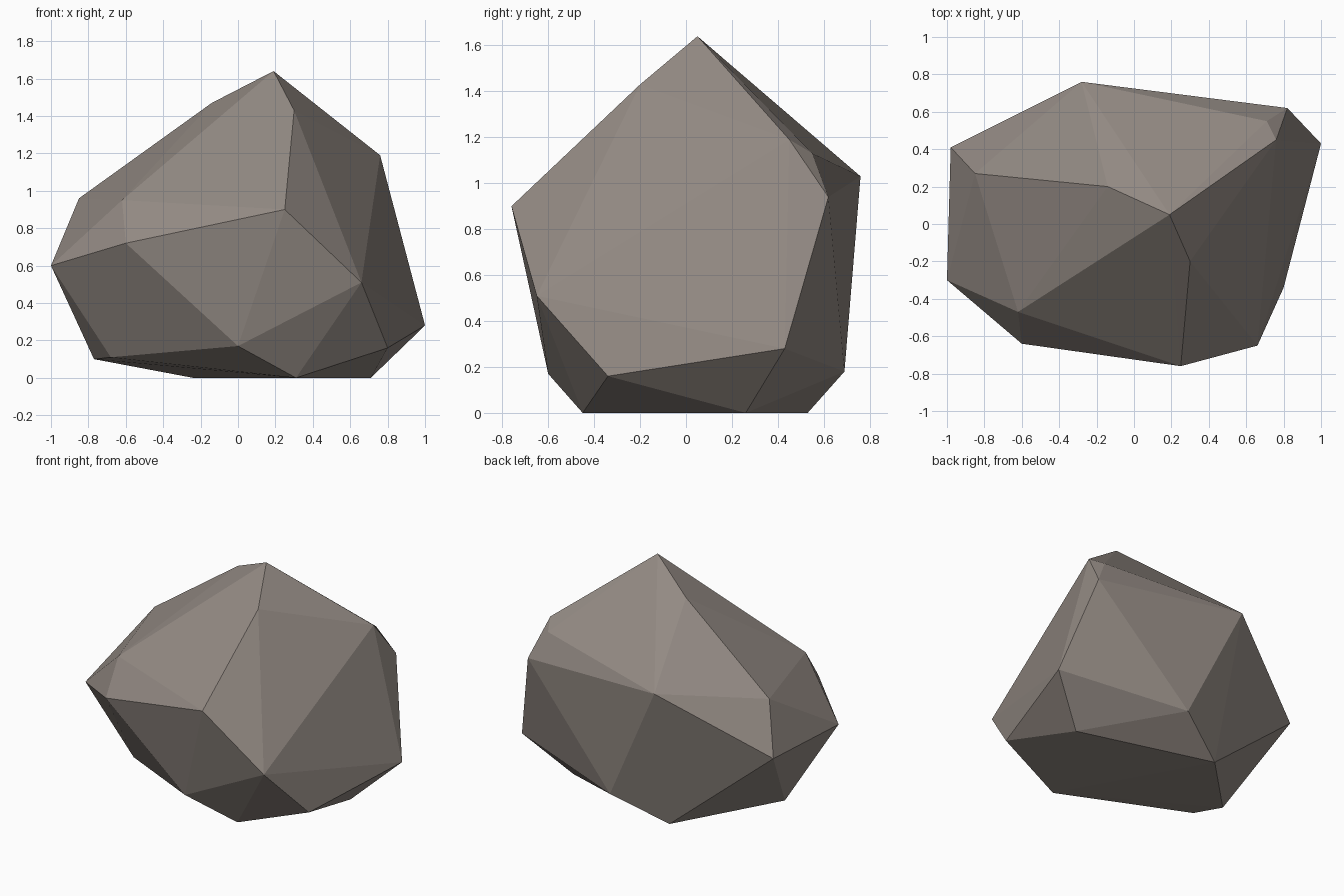
import bpy, bmesh

if "Cube" in bpy.data.objects:
    bpy.data.objects.remove(bpy.data.objects["Cube"])

# Corner points of the faceted boulder, grouped from the ground up
base = [(.31, -.45, 0), (.71, .26, 0), (-.24, .53, 0)]
lower = [(-.77, -.02, .10), (-.68, -.21, .11), (0, -.60, .17),
         (.80, -.34, .16), (.12, .69, .18), (1.0, .43, .28)]
middle = [(.66, -.65, .51), (-1.0, -.30, .60), (-.98, .41, .62),
          (-.60, -.64, .72), (.25, -.76, .90), (.82, .62, .94)]
upper = [(-.62, -.47, .95), (-.85, .27, .96), (-.28, .76, 1.03),
         (.71, .55, 1.13), (.76, .45, 1.19)]
crown = [(.30, -.20, 1.43), (-.14, .20, 1.47), (.19, .05, 1.64)]

# Wrap the corners in a convex shell
bm = bmesh.new()
for p in base + lower + middle + upper + crown:
    bm.verts.new(p)
bmesh.ops.convex_hull(bm, input=bm.verts[:])
loose = [v for v in bm.verts if not v.link_faces]
bmesh.ops.delete(bm, geom=loose, context='VERTS')
bmesh.ops.recalc_face_normals(bm, faces=bm.faces[:])

mesh = bpy.data.meshes.new("boulder")
bm.to_mesh(mesh)
bm.free()

# Warm grey stone, flat facets
stone = bpy.data.materials.new("warm grey stone")
stone.diffuse_color = (.29, .253, .227, 1)
stone.use_nodes = True
stone.node_tree.nodes["Principled BSDF"].inputs["Base Color"].default_value = stone.diffuse_color
mesh.materials.append(stone)

boulder = bpy.data.objects.new("boulder", mesh)
bpy.context.collection.objects.link(boulder)
